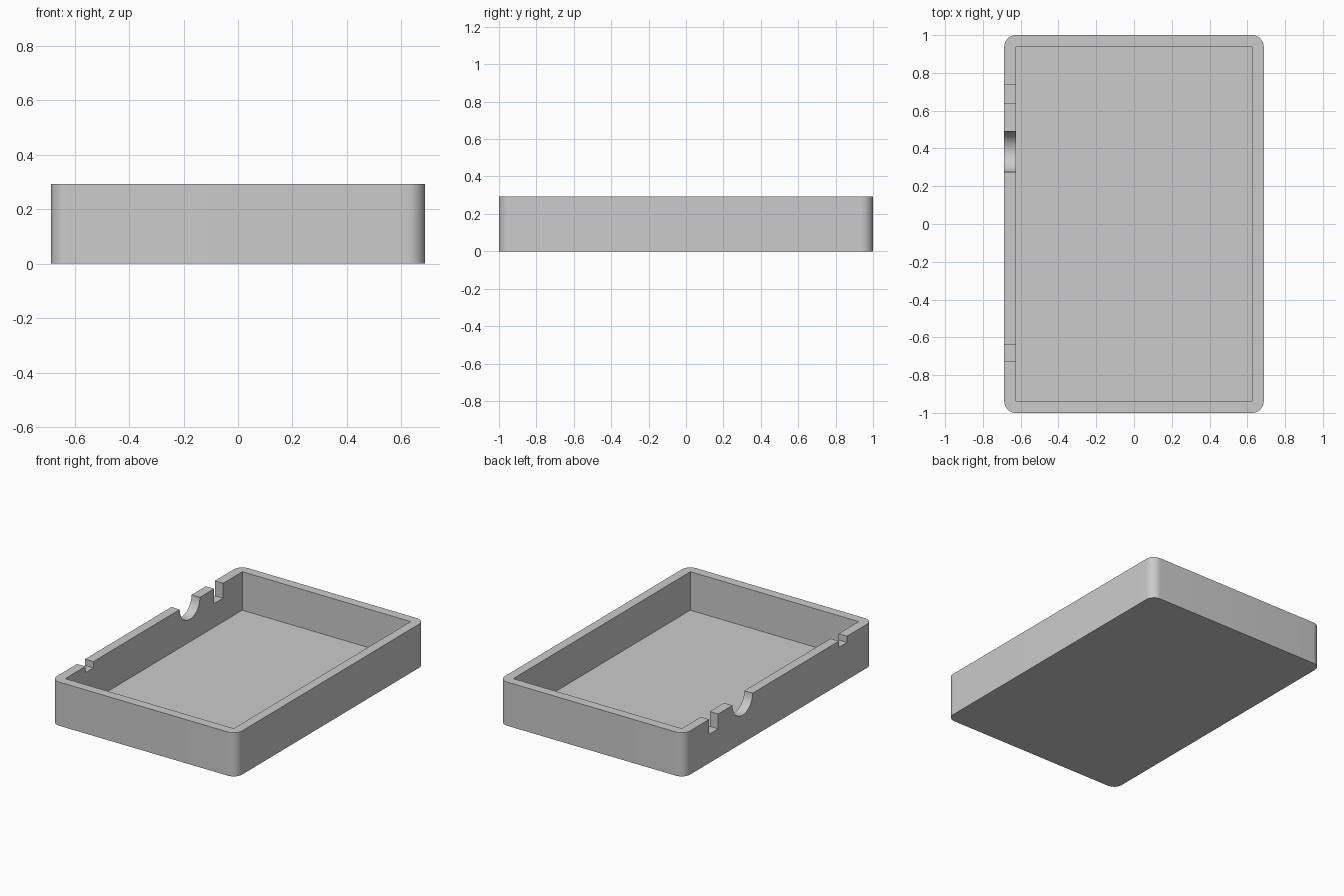
import bpy
import bmesh
import math

default = bpy.data.objects.get("Cube")
if default:
    bpy.data.objects.remove(default, do_unlink=True)

# Overall sizes
HALF_X, HALF_Y, HEIGHT = 0.687, 1.0, 0.293
WALL, FLOOR, CORNER = 0.062, 0.035, 0.062
WALL_X = -HALF_X + WALL / 2      # middle of the notched wall

grey = bpy.data.materials.new("grey plastic")
grey.use_nodes = True
colour = (0.6, 0.6, 0.6, 1)
grey.diffuse_color = colour
grey.node_tree.nodes["Principled BSDF"].inputs["Base Color"].default_value = colour


def add_box(name, x, y, z):
    """Box spanning the (low, high) pairs given for each axis."""
    mesh = bpy.data.meshes.new(name)
    bm = bmesh.new()
    bmesh.ops.create_cube(bm, size=1)
    for v in bm.verts:
        v.co = [low if c < 0 else high for c, (low, high) in zip(v.co, (x, y, z))]
    bm.to_mesh(mesh)
    bm.free()
    mesh.materials.append(grey)
    obj = bpy.data.objects.new(name, mesh)
    bpy.context.collection.objects.link(obj)
    return obj


def cut(target, cutter):
    """Subtract the cutter from the target and discard it."""
    cutter.hide_render = True
    mod = target.modifiers.new(cutter.name, "BOOLEAN")
    mod.operation = "DIFFERENCE"
    mod.solver = "EXACT"
    mod.object = cutter
    bpy.ops.object.select_all(action="DESELECT")
    target.select_set(True)
    bpy.context.view_layer.objects.active = target
    bpy.ops.object.modifier_apply(modifier=mod.name)
    bpy.data.objects.remove(cutter, do_unlink=True)


# Tray body with rounded upright corners
tray = add_box("tray", (-HALF_X, HALF_X), (-HALF_Y, HALF_Y), (0, HEIGHT))
bm = bmesh.new()
bm.from_mesh(tray.data)
uprights = [e for e in bm.edges if abs(e.verts[0].co.z - e.verts[1].co.z) > 0.1]
bmesh.ops.bevel(bm, geom=uprights, offset=CORNER, segments=12, profile=0.5, affect="EDGES")
bm.to_mesh(tray.data)
bm.free()

# Square-cornered cavity
inner_x, inner_y = HALF_X - WALL, HALF_Y - WALL
cut(tray, add_box("cavity", (-inner_x, inner_x), (-inner_y, inner_y), (FLOOR, 1)))

# Rectangular notches in the right wall: y range and depth
for low, high, depth in ((0.64, 0.735, 0.1), (-0.725, -0.64, 0.042)):
    cut(tray, add_box("notch", (WALL_X - WALL, WALL_X + WALL), (low, high), (HEIGHT - depth, 1)))

# Half-round notch in the right wall
bpy.ops.mesh.primitive_cylinder_add(
    vertices=64, radius=0.107, depth=WALL * 2,
    location=(WALL_X, 0.382, HEIGHT), rotation=(0, math.pi / 2, 0))
round_cutter = bpy.context.object
round_cutter.name = "round_notch"
round_cutter.data.materials.append(grey)
cut(tray, round_cutter)

bpy.ops.object.shade_smooth_by_angle(angle=math.radians(30))
